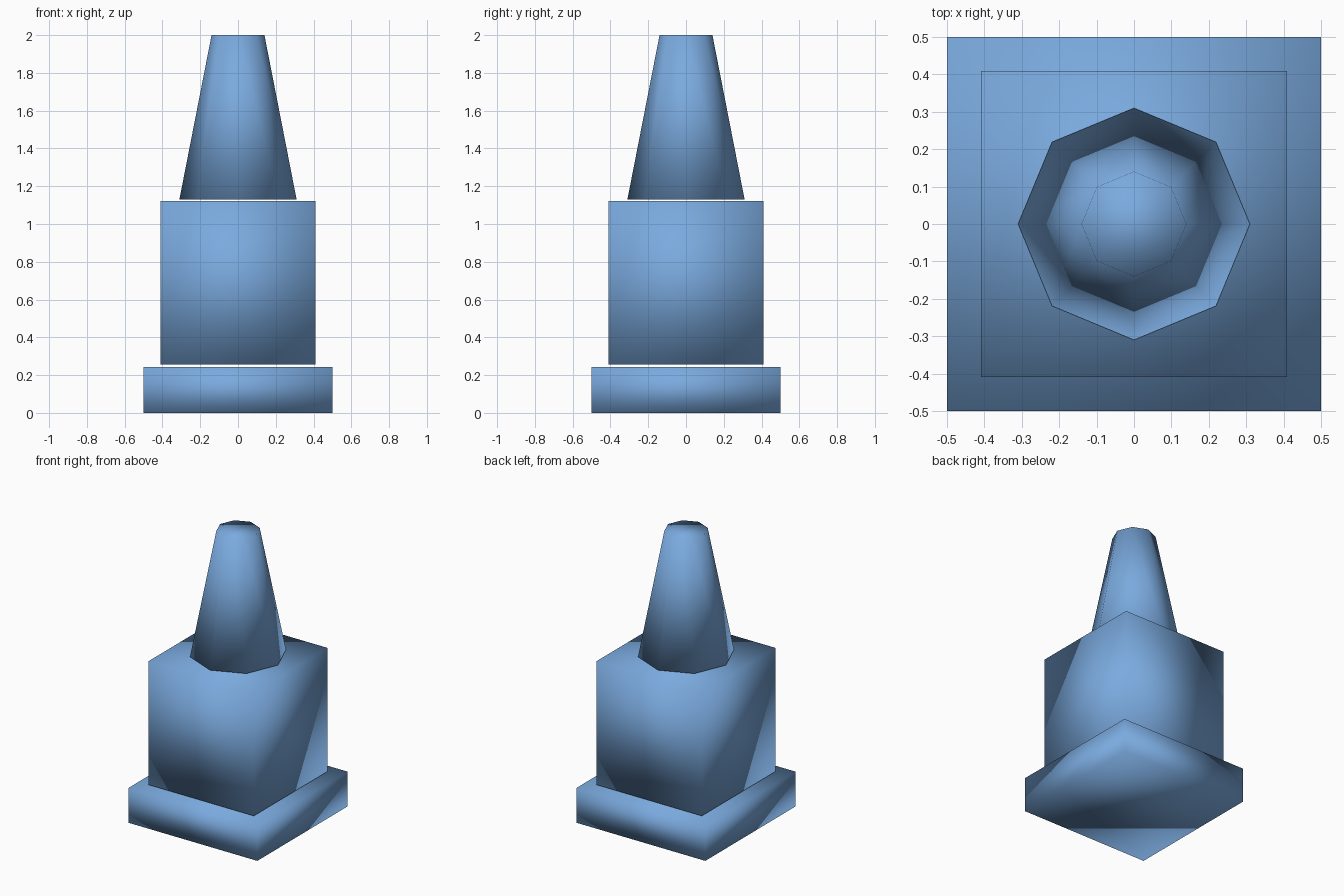
import bpy
import bmesh
from mathutils import Matrix

if "Cube" in bpy.data.objects:
    bpy.data.objects.remove(bpy.data.objects["Cube"])

blue = bpy.data.materials.new("soft blue")
blue.diffuse_color = (0.195, 0.40, 0.73, 1.0)
blue.use_nodes = True
blue.node_tree.nodes["Principled BSDF"].inputs["Base Color"].default_value = blue.diffuse_color


def add_part(name, bm):
    """Turn a bmesh into a fully smooth-shaded blue object."""
    bmesh.ops.recalc_face_normals(bm, faces=bm.faces)
    for face in bm.faces:
        face.smooth = True
    mesh = bpy.data.meshes.new(name)
    bm.to_mesh(mesh)
    bm.free()
    mesh.materials.append(blue)
    obj = bpy.data.objects.new(name, mesh)
    bpy.context.collection.objects.link(obj)
    return obj


def add_block(name, width, z0, z1):
    """Square block between two heights."""
    bm = bmesh.new()
    place = Matrix.Translation((0, 0, (z0 + z1) / 2)) @ Matrix.Diagonal((width, width, z1 - z0, 1))
    bmesh.ops.create_cube(bm, size=1, matrix=place)
    return add_part(name, bm)


def add_spire(name, sides, r0, r1, z0, z1):
    """Capped tapered prism with a corner on the x axis."""
    bm = bmesh.new()
    bmesh.ops.create_cone(bm, cap_ends=True, cap_tris=False, segments=sides,
                          radius1=r0, radius2=r1, depth=z1 - z0,
                          matrix=Matrix.Translation((0, 0, (z0 + z1) / 2)))
    return add_part(name, bm)


# Wide plinth, square body and eight-sided spire, with thin gaps between them
add_block("plinth", 1.0, 0.0, 0.244)
add_block("body", 0.818, 0.256, 1.122)
add_spire("spire", 8, 0.31, 0.14, 1.131, 2.0)
